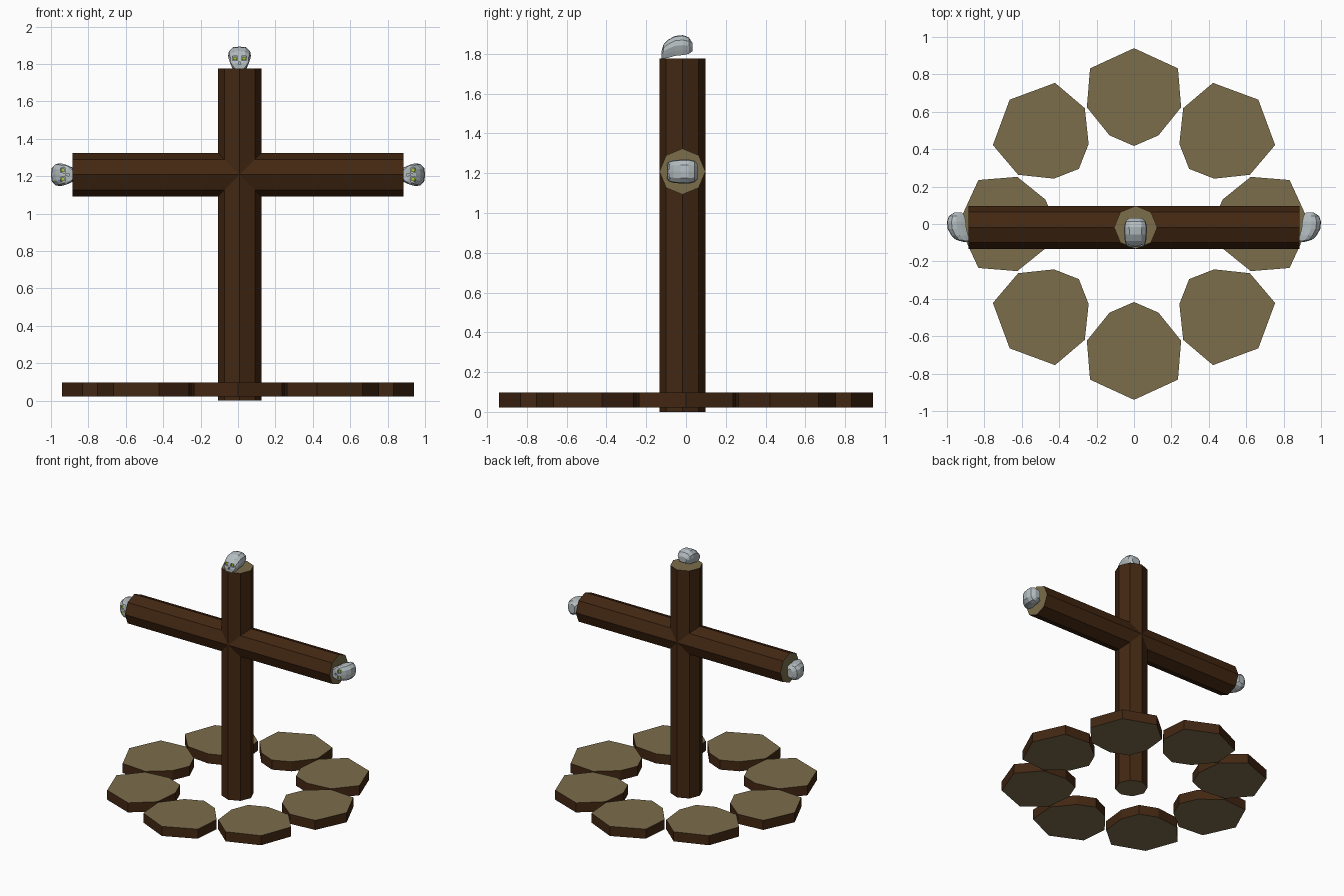
import bpy, bmesh, math
from mathutils import Matrix, Vector

if "Cube" in bpy.data.objects:
    bpy.data.objects.remove(bpy.data.objects["Cube"])


def material(name, rgb):
    m = bpy.data.materials.new(name)
    m.diffuse_color = (*rgb, 1)
    m.use_nodes = True
    m.node_tree.nodes["Principled BSDF"].inputs["Base Color"].default_value = m.diffuse_color
    return m


BARK = material("bark", (0.055, 0.020, 0.006))
WOOD = material("cut_wood", (0.20, 0.155, 0.07))
BONE = material("bone", (0.46, 0.51, 0.53))
GLOW = material("eye_glow", (0.45, 0.60, 0.04))


def make(name, bm, mats, matrix=Matrix()):
    bmesh.ops.recalc_face_normals(bm, faces=bm.faces[:])
    mesh = bpy.data.meshes.new(name)
    bm.to_mesh(mesh)
    bm.free()
    for m in mats:
        mesh.materials.append(m)
    ob = bpy.data.objects.new(name, mesh)
    ob.matrix_world = matrix
    bpy.context.collection.objects.link(ob)
    return ob


def prism(outline, z0, z1):
    """Extruded outline: bark on the sides, cut wood on both ends."""
    bm = bmesh.new()
    lo = [bm.verts.new((x, y, z0)) for x, y in outline]
    hi = [bm.verts.new((x, y, z1)) for x, y in outline]
    n = len(outline)
    for ring in (lo, hi):
        bm.faces.new(ring).material_index = 1
    for i in range(n):
        j = (i + 1) % n
        bm.faces.new((lo[i], lo[j], hi[j], hi[i]))
    return bm


# Octagonal post and crossbeam
R = 0.1155
octagon = [(R * math.cos(i * math.pi / 4), R * math.sin(i * math.pi / 4)) for i in range(8)]
make("post", prism(octagon, 0, 1.777), (BARK, WOOD), Matrix.Translation((0.009, -0.018, 0)))
make("crossbeam", prism(octagon, -0.884, 0.884), (BARK, WOOD),
     Matrix.Translation((0, -0.018, 1.208)) @ Matrix.Rotation(math.pi / 2, 4, 'Y'))

# Ring of eight log slices
half = [(0.235, 0.832), (0.252, 0.624), (0.131, 0.474)]
slice_outline = ([(0, 0.94)] + half + [(0, 0.417)] + [(-x, y) for x, y in reversed(half)])
for i in range(8):
    make(f"log_slice_{i + 1}", prism(slice_outline, 0.023, 0.098), (BARK, WOOD),
         Matrix.Rotation(i * math.pi / 4, 4, 'Z'))

# Skull: sections from face to back as (y, half width, low z, high z)
SECTIONS = [(-0.078, 0.036, 0.000, 0.030), (-0.068, 0.050, -0.002, 0.068),
            (-0.045, 0.057, 0.002, 0.092), (-0.010, 0.060, 0.012, 0.112),
            (0.030, 0.061, 0.016, 0.116), (0.060, 0.054, 0.022, 0.105),
            (0.078, 0.034, 0.035, 0.078)]
RIGHT = [(0.68, 0.0), (0.86, 0.25), (1.0, 0.5), (0.93, 0.76), (0.55, 0.97)]
SHAPE = RIGHT + [(0, 1)] + [(-u, v) for u, v in reversed(RIGHT)]


def skull_mesh():
    bm = bmesh.new()
    rings = [[bm.verts.new((u * w, y, lo + v * (hi - lo))) for u, v in SHAPE]
             for y, w, lo, hi in SECTIONS]
    n = len(SHAPE)
    for a, b in zip(rings, rings[1:]):
        for i in range(n):
            j = (i + 1) % n
            bm.faces.new((a[i], a[j], b[j], b[i]))
    bm.faces.new(rings[0])
    bm.faces.new(rings[-1])
    return bm


def box(bm, loc, size, taper=1.0):
    for v in bmesh.ops.create_cube(bm, size=1)["verts"]:
        k = taper if v.co.z > 0 else 1
        v.co = Vector((v.co.x * size[0] * k, v.co.y * size[1], v.co.z * size[2])) + Vector(loc)


def add_skull(name, matrix):
    skull = make(name, skull_mesh(), (BONE,), matrix)
    # Eye sockets and nose hole
    bm = bmesh.new()
    for s in (-1, 1):
        box(bm, (s * 0.024, -0.072, 0.053), (0.029, 0.034, 0.024), 0.85)
    box(bm, (0, -0.078, 0.028), (0.016, 0.022, 0.018), 0.4)
    cutter = make(name + "_socket_cutter", bm, (), matrix)
    cutter.hide_render = True
    cutter.hide_set(True)
    cut = skull.modifiers.new("sockets", 'BOOLEAN')
    cut.operation, cut.solver, cut.object = 'DIFFERENCE', 'EXACT', cutter
    # Glowing eyes inside the sockets
    bm = bmesh.new()
    for s in (-1, 1):
        box(bm, (s * 0.024, -0.059, 0.053), (0.021, 0.016, 0.017), 0.8)
    make(name + "_eyes", bm, (GLOW,), matrix)


add_skull("top_skull", Matrix.Translation((0.008, -0.046, 1.777)))
for side, s in (("left", -1), ("right", 1)):
    add_skull(side + "_skull", Matrix.Translation((s * 0.884, -0.017, 1.208))
              @ Matrix.Rotation(s * math.pi / 2, 4, 'Y'))
